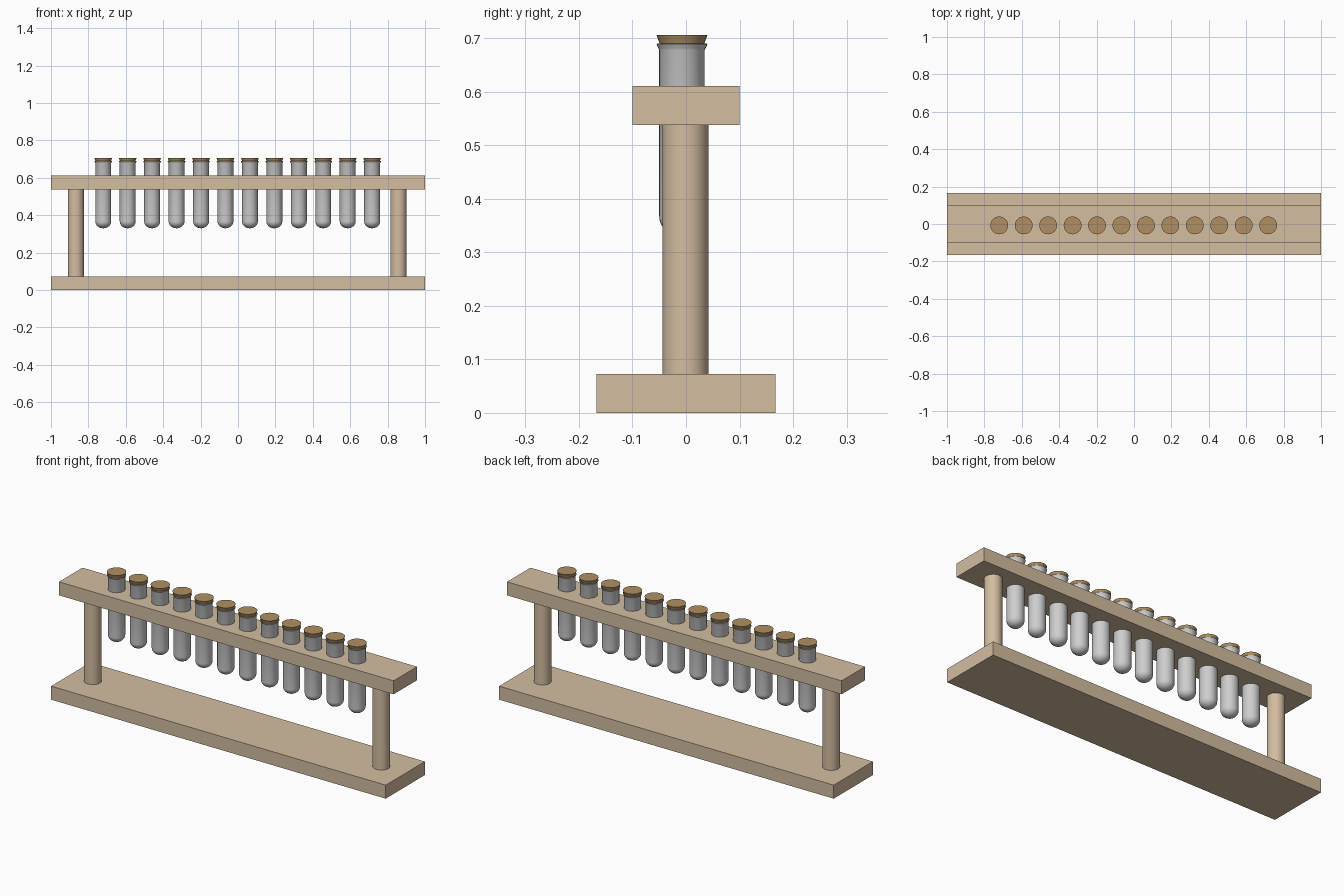
import bpy, bmesh, math

if "Cube" in bpy.data.objects:
    bpy.data.objects.remove(bpy.data.objects["Cube"])


def material(name, srgb):
    m = bpy.data.materials.new(name)
    lin = [((c / 255 + 0.055) / 1.055) ** 2.4 for c in srgb]
    m.diffuse_color = (*lin, 1)
    m.use_nodes = True
    m.node_tree.nodes["Principled BSDF"].inputs["Base Color"].default_value = m.diffuse_color
    return m


WOOD = material("pale wood", (212, 189, 161))
GLASS = material("grey glass", (206, 206, 207))
CORK = material("cork", (176, 143, 97))


def board(name, half_depth, z0, z1):
    bpy.ops.mesh.primitive_cube_add(size=1, location=(0, 0, (z0 + z1) / 2))
    ob = bpy.context.object
    ob.name = name
    ob.scale = (2, half_depth * 2, z1 - z0)
    bpy.ops.object.transform_apply(location=False, rotation=False, scale=True)
    ob.data.materials.append(WOOD)


def lathe(name, profile, loc, mat, sides=32):
    """Revolve (radius, z) points around the vertical axis."""
    bm = bmesh.new()
    vs = [bm.verts.new((r, 0, z)) for r, z in profile]
    edges = [bm.edges.new(p) for p in zip(vs, vs[1:])]
    bmesh.ops.spin(bm, geom=vs + edges, cent=(0, 0, 0), axis=(0, 0, 1),
                   angle=math.tau, steps=sides)
    bmesh.ops.remove_doubles(bm, verts=bm.verts, dist=1e-5)
    bmesh.ops.recalc_face_normals(bm, faces=bm.faces)
    me = bpy.data.meshes.new(name)
    bm.to_mesh(me)
    bm.free()
    me.materials.append(mat)
    ob = bpy.data.objects.new(name, me)
    ob.location = loc
    bpy.context.collection.objects.link(ob)
    bpy.ops.object.select_all(action='DESELECT')
    ob.select_set(True)
    bpy.context.view_layer.objects.active = ob
    bpy.ops.object.shade_smooth_by_angle(angle=math.radians(35))


# Boards
board("base_board", 0.167, 0.0, 0.073)
board("top_board", 0.1, 0.538, 0.611)

# Posts
for name, x in (("left_post", -0.867), ("right_post", 0.858)):
    lathe(name, [(0, 0.06), (0.043, 0.06), (0.043, 0.55), (0, 0.55)], (x, -0.001, 0), WOOD)

# Tube profile: rounded bottom, flared lip, inner wall
R, H, BOTTOM = 0.0425, 0.037, 0.33
arc = [(math.sin(a), 1 - math.cos(a)) for a in (i * math.pi / 20 for i in range(11))]
outer = [(R * s, BOTTOM + H * c) for s, c in arc]
lip = [(R, 0.678), (0.0445, 0.682), (0.0475, 0.688), (0.0465, 0.690), (0.039, 0.684)]
inner = [(0.039 * s, BOTTOM + 0.004 + (H - 0.004) * c) for s, c in reversed(arc)]
tube = outer + lip + inner

# Stopper profile: tapered plug
stopper = [(0, 0.655), (0.033, 0.655), (0.041, 0.688), (0.0475, 0.706), (0, 0.706)]

# Row of stoppered tubes
for i in range(12):
    loc = (-0.7205 + i * 0.1307, -0.0075, 0)
    lathe(f"test_tube_{i + 1}", tube, loc, GLASS)
    lathe(f"stopper_{i + 1}", stopper, loc, CORK)
